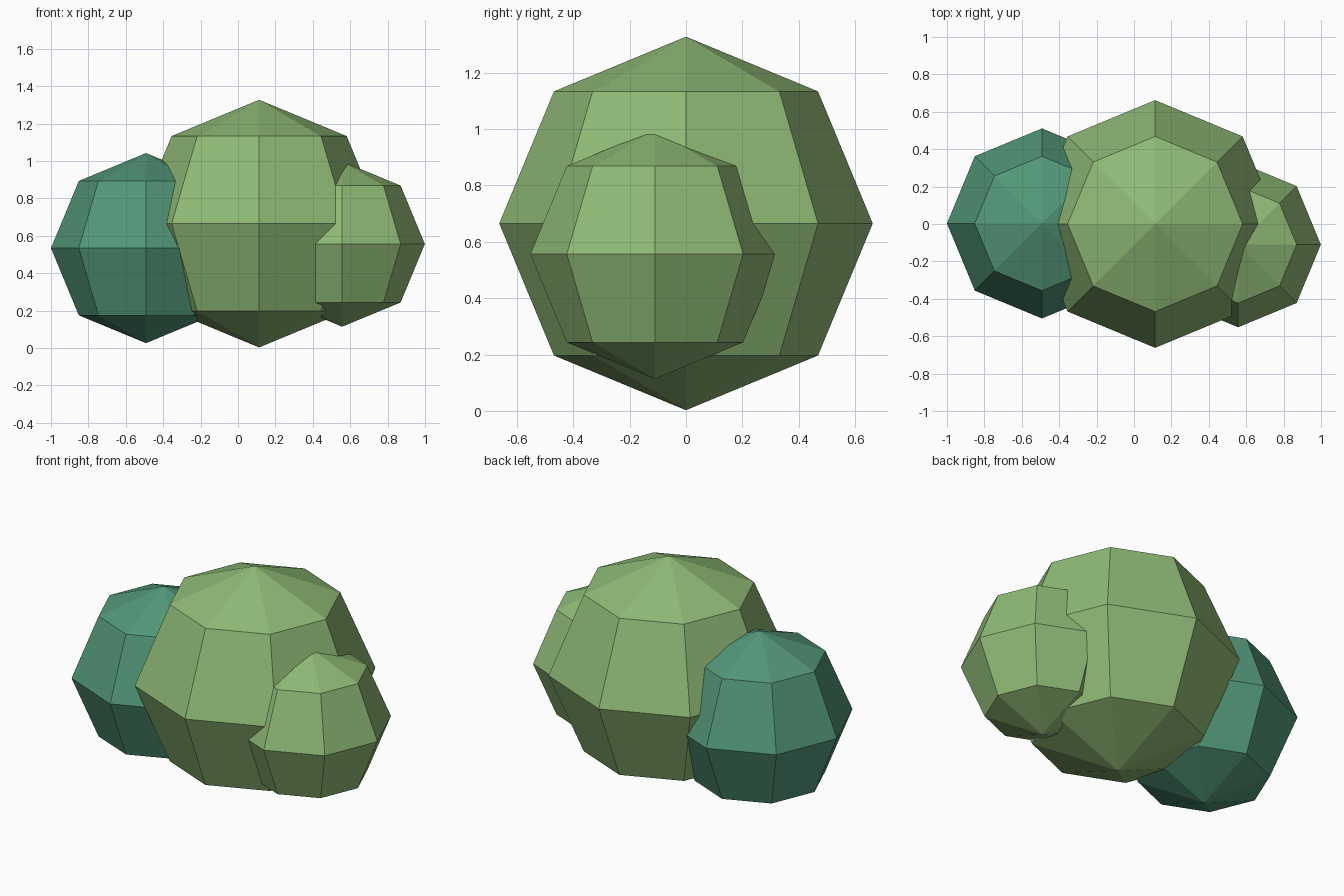
import bpy

if "Cube" in bpy.data.objects:
    bpy.data.objects.remove(bpy.data.objects["Cube"])


def make_material(name, colour):
    mat = bpy.data.materials.new(name)
    mat.diffuse_color = (*colour, 1.0)
    mat.use_nodes = True
    mat.node_tree.nodes["Principled BSDF"].inputs["Base Color"].default_value = mat.diffuse_color
    return mat


leaf_green = make_material("leaf green", (0.275, 0.49, 0.18))
teal_green = make_material("teal green", (0.085, 0.31, 0.19))


def foliage(name, centre, radius, mat):
    """Low-poly leafy ball with flat faces."""
    bpy.ops.mesh.primitive_uv_sphere_add(
        segments=8, ring_count=4, radius=radius, location=centre)
    ball = bpy.context.object
    ball.name = name
    ball.data.materials.append(mat)
    bpy.ops.object.shade_flat()
    return ball


# Three overlapping clumps of the bush
foliage("large_clump", (0.113, 0.0, 0.665), 0.662, leaf_green)
foliage("teal_clump", (-0.492, 0.003, 0.534), 0.508, teal_green)
foliage("small_clump", (0.557, -0.11, 0.556), 0.442, leaf_green)
